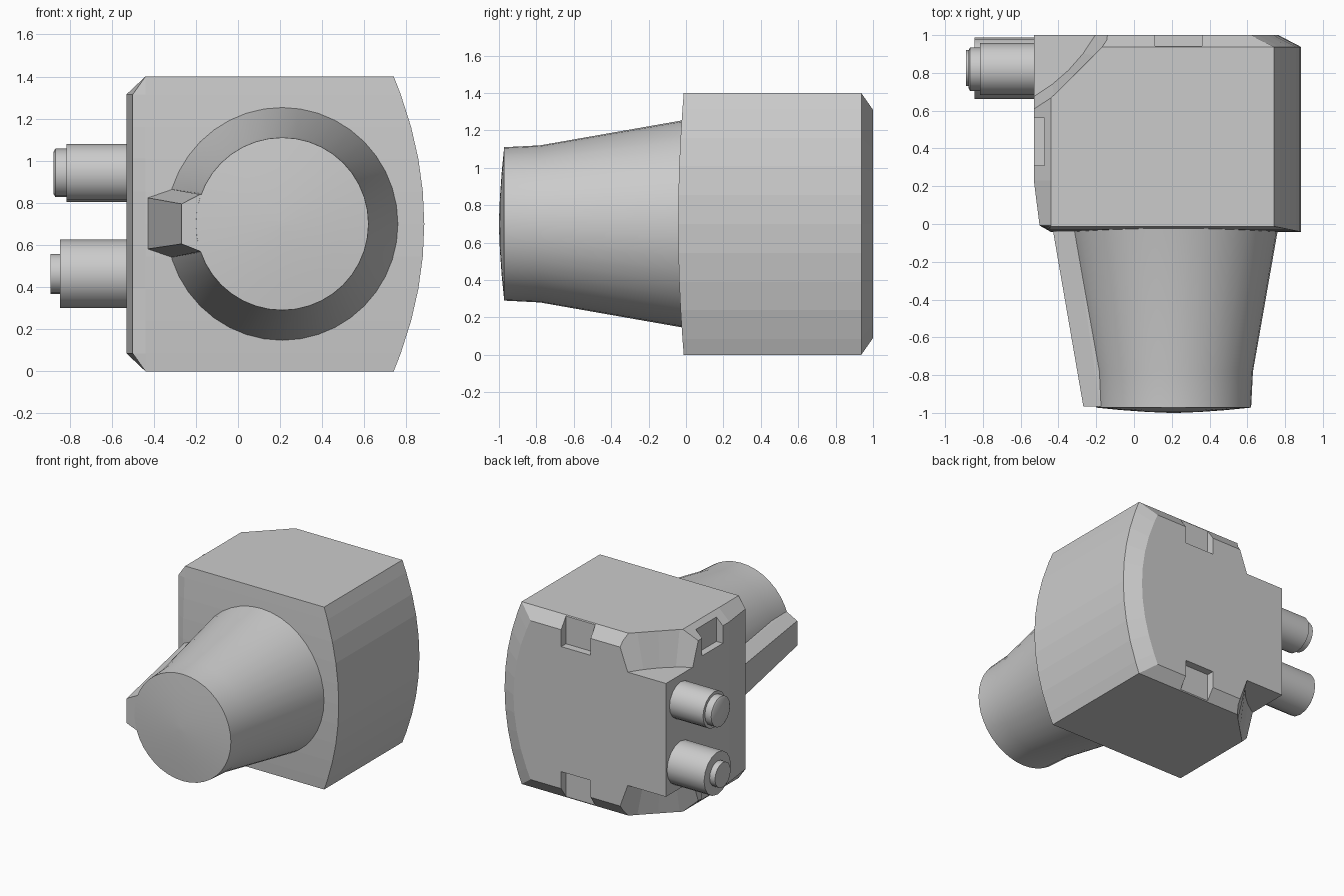
import bpy, bmesh
from math import cos, sin, pi

if "Cube" in bpy.data.objects:
    bpy.data.objects.remove(bpy.data.objects["Cube"])


def make(name, bm):
    bmesh.ops.remove_doubles(bm, verts=bm.verts, dist=1e-5)
    bmesh.ops.recalc_face_normals(bm, faces=bm.faces)
    me = bpy.data.meshes.new(name)
    bm.to_mesh(me)
    bm.free()
    ob = bpy.data.objects.new(name, me)
    bpy.context.collection.objects.link(ob)
    return ob


def activate(ob):
    bpy.ops.object.select_all(action='DESELECT')
    ob.select_set(True)
    bpy.context.view_layer.objects.active = ob


def loft(bm, rings, caps=True):
    loops = [[bm.verts.new(p) for p in r] for r in rings]
    n = len(loops[0])
    for a, b in zip(loops, loops[1:]):
        for i in range(n):
            j = (i + 1) % n
            bm.faces.new((a[i], a[j], b[j], b[i]))
    if caps:
        bm.faces.new(loops[0])
        bm.faces.new(loops[-1])
    return loops


# Body: rows of constant z, lofted along y
H = 0.7
rows = [0, 0.085, 0.24, 0.39, 0.545, 0.7, 0.855, 1.01, 1.16, 1.315, 1.4]


def bulge(z):
    return 1 - ((z - H) / H) ** 2


def body_ring(y, left, z_scale=1.0, inset=0.0, bow=0.0):
    right_pts, left_pts = [], []
    for z in rows:
        zz = H + (z - H) * z_scale
        yy = y - bow * bulge(z)
        xr = 0.74 + 0.145 * bulge(z) - inset
        xl = -0.44 if z in (0, 1.4) else left
        right_pts.append((xr, yy, zz))
        left_pts.append((xl, yy, zz))
    return right_pts + left_pts[::-1]


bm = bmesh.new()
loops = loft(bm, [body_ring(-0.012, -0.44, bow=0.03), body_ring(-0.008, -0.5),
                  body_ring(0.23, -0.53), body_ring(0.937, -0.53),
                  body_ring(1.0, -0.53, 0.61 / 0.7, 0.12)], caps=False)
n = len(rows)
for ring in (loops[0], loops[-1]):
    for i in range(n - 1):
        bm.faces.new((ring[i], ring[i + 1], ring[2 * n - 2 - i], ring[2 * n - 1 - i]))
body = make("body", bm)

# Cutters: edge notches and scooped rear corners, mirrored top and bottom
bm = bmesh.new()


def box_ring(x0, x1, y0, y1, z):
    return [(x0, y0, z), (x1, y0, z), (x1, y1, z), (x0, y1, z)]


def flip(rings, s):
    return [[(x, y, H + s * (z - H)) for x, y, z in r] for r in rings]


def scoop_ring(d, sag, z):
    pts = [(-0.65, d - 0.65), (-0.53, d - 0.53)]
    for t in (0.25, 0.5, 0.75):
        x = -0.53 + t * (1.53 - d)
        k = sag * 4 * t * (1 - t)
        pts.append((x + k, d + x - k))
    pts += [(1 - d, 1.0), (1.1 - d, 1.1), (-0.65, 1.1)]
    return [(x, y, z) for x, y in pts]


for s in (1, -1):
    loft(bm, flip([box_ring(0.11, 0.36, 0.942, 1.1, 1.18),
                   box_ring(0.11, 0.36, 0.942, 1.1, 1.5)], s))
    loft(bm, flip([box_ring(-0.65, -0.475, 0.31, 0.56, 1.18),
                   box_ring(-0.65, -0.475, 0.31, 0.56, 1.5)], s))
    loft(bm, flip([scoop_ring(1.205, 0.022, 1.135),
                   scoop_ring(1.1, 0.0, 1.42)], s))
cutter = make("cutter", bm)
cutter.hide_render = True
mod = body.modifiers.new("cuts", 'BOOLEAN')
mod.operation = 'DIFFERENCE'
mod.solver = 'EXACT'
mod.object = cutter
activate(body)
bpy.ops.object.modifier_apply(modifier=mod.name)
bpy.data.objects.remove(cutter)


# Turned parts: (distance along axis, radius) profile
def turned(name, axis, centre, profile, sides):
    bm = bmesh.new()
    rings = []
    for d, r in profile:
        ring = []
        for i in range(sides):
            a = 2 * pi * i / sides
            u, v = centre[0] + r * cos(a), centre[1] + r * sin(a)
            ring.append((u, d, v) if axis == 'y' else (d, u, v))
        rings.append(ring)
    loft(bm, rings)
    ob = make(name, bm)
    activate(ob)
    bpy.ops.object.shade_smooth_by_angle(angle=0.5)
    return ob


# Tapered nose with a shallow domed end
turned("tapered_nose", 'y', (0.21, 0.7),
       [(0.05, 0.565), (-0.04, 0.55), (-0.78, 0.42), (-0.972, 0.41),
        (-0.985, 0.28), (-0.995, 0.14), (-1.0, 0.02)], 40)

# Key rib along the nose
bm = bmesh.new()
root = [(0.0, 0.865), (-0.32, 0.865), (-0.435, 0.825),
        (-0.435, 0.58), (-0.32, 0.54), (0.0, 0.54)]
tip = [(0.0, 0.84), (-0.18, 0.84), (-0.268, 0.795),
       (-0.268, 0.605), (-0.18, 0.57), (0.0, 0.57)]
loft(bm, [[(x, 0.0, z) for x, z in root], [(x, -0.967, z) for x, z in tip]])
make("key_rib", bm)

# Stepped side pins
turned("upper_pin", 'x', (0.82, 0.942),
       [(-0.5, 0.138), (-0.815, 0.138), (-0.815, 0.115), (-0.868, 0.115), (-0.876, 0.1)], 16)
turned("lower_pin", 'x', (0.825, 0.463),
       [(-0.5, 0.163), (-0.845, 0.163), (-0.845, 0.095), (-0.89, 0.095)], 16)
